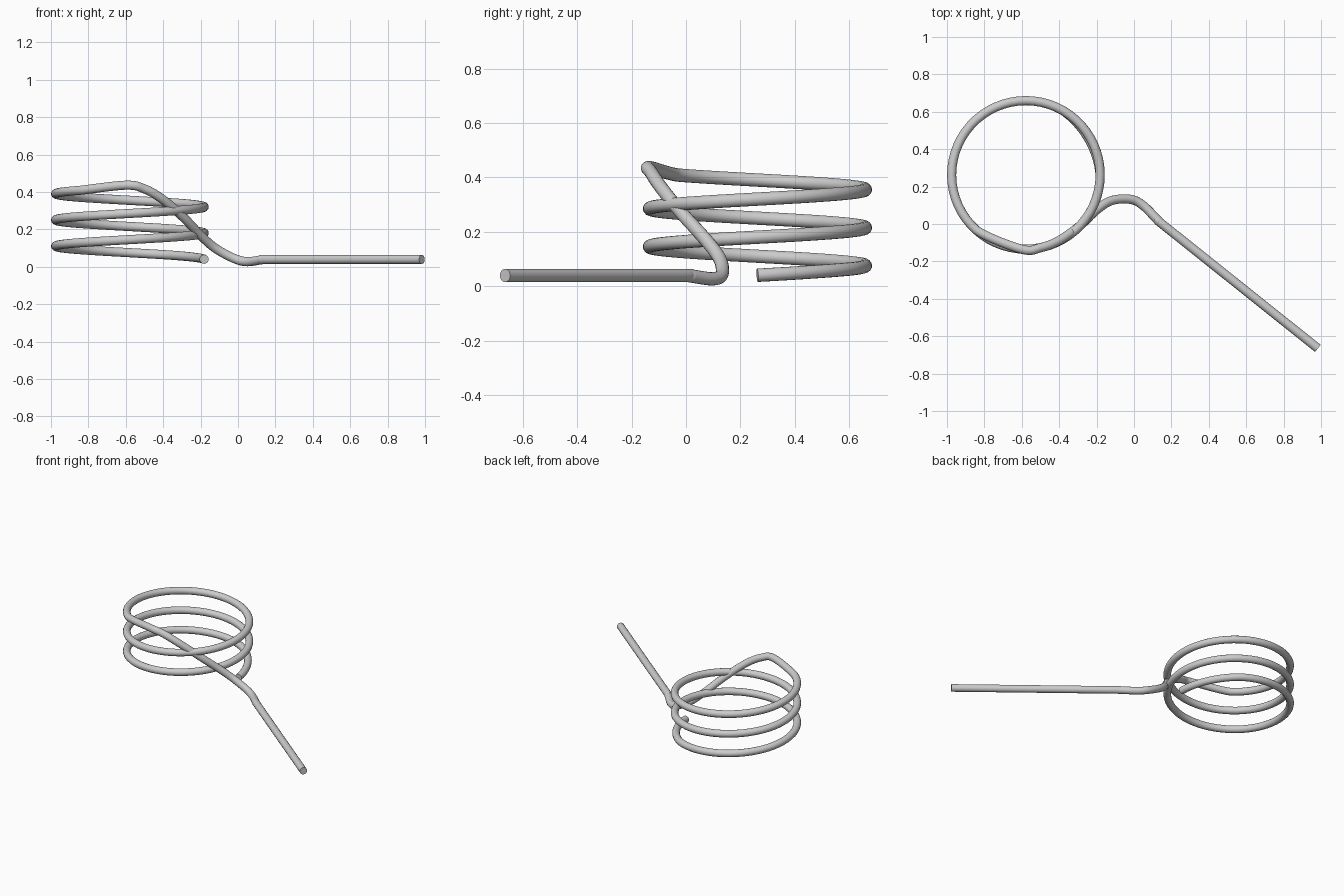
import bpy
from math import sin, cos, radians, pi
from mathutils import Vector

if "Cube" in bpy.data.objects:
    bpy.data.objects.remove(bpy.data.objects["Cube"])

WIRE = 0.0245
CX, CY, R = -0.578, 0.2625, 0.397
PITCH = 0.14


def coil_point(deg):
    a = radians(deg)
    # free end bends very slightly inwards
    r = R - (0.01 * sin(pi * deg / 60) if deg < 60 else 0)
    return Vector((CX + r * cos(a), CY + r * sin(a), 0.04 + PITCH * deg / 360))


def catmull(pts, steps):
    out = []
    for i in range(1, len(pts) - 2):
        p0, p1, p2, p3 = pts[i - 1:i + 3]
        for k in range(steps):
            t = k / steps
            out.append(0.5 * (2 * p1 + (p2 - p0) * t
                              + (2 * p0 - 5 * p1 + 4 * p2 - p3) * t * t
                              + (3 * p1 - p0 - 3 * p2 + p3) * t ** 3))
    return out


# Coil: a little over two and a half turns
path = [coil_point(d) for d in range(0, 950, 6)]

# Crossover: drops from the top of the coil and bends out to the straight leg
bend = [Vector(p) for p in (
    (-0.60, -0.135, 0.436), (-0.50, -0.127, 0.416), (-0.40, -0.088, 0.358),
    (-0.29, -0.01, 0.262), (-0.20, 0.075, 0.168), (-0.12, 0.125, 0.098),
    (-0.02, 0.132, 0.044), (0.05, 0.098, 0.027), (0.135, 0.013, 0.038))]
leg_start, leg_end = Vector((0.20, -0.04, 0.039)), Vector((0.983, -0.665, 0.039))
ctrl = [coil_point(924), coil_point(948)] + bend + [leg_start, leg_end]
path += catmull(ctrl, 8)[1:] + [leg_start, leg_end]

# One continuous round wire swept along the path
curve = bpy.data.curves.new("spring_wire", 'CURVE')
curve.dimensions = '3D'
curve.bevel_depth = WIRE
curve.bevel_resolution = 6
curve.use_fill_caps = True
spline = curve.splines.new('POLY')
spline.points.add(len(path) - 1)
for pt, co in zip(spline.points, path):
    pt.co = (*co, 1)

wire = bpy.data.objects.new("spring_wire", curve)
bpy.context.collection.objects.link(wire)
bpy.context.view_layer.objects.active = wire
wire.select_set(True)
bpy.ops.object.convert(target='MESH')
bpy.ops.object.shade_smooth_by_angle(angle=radians(40))
